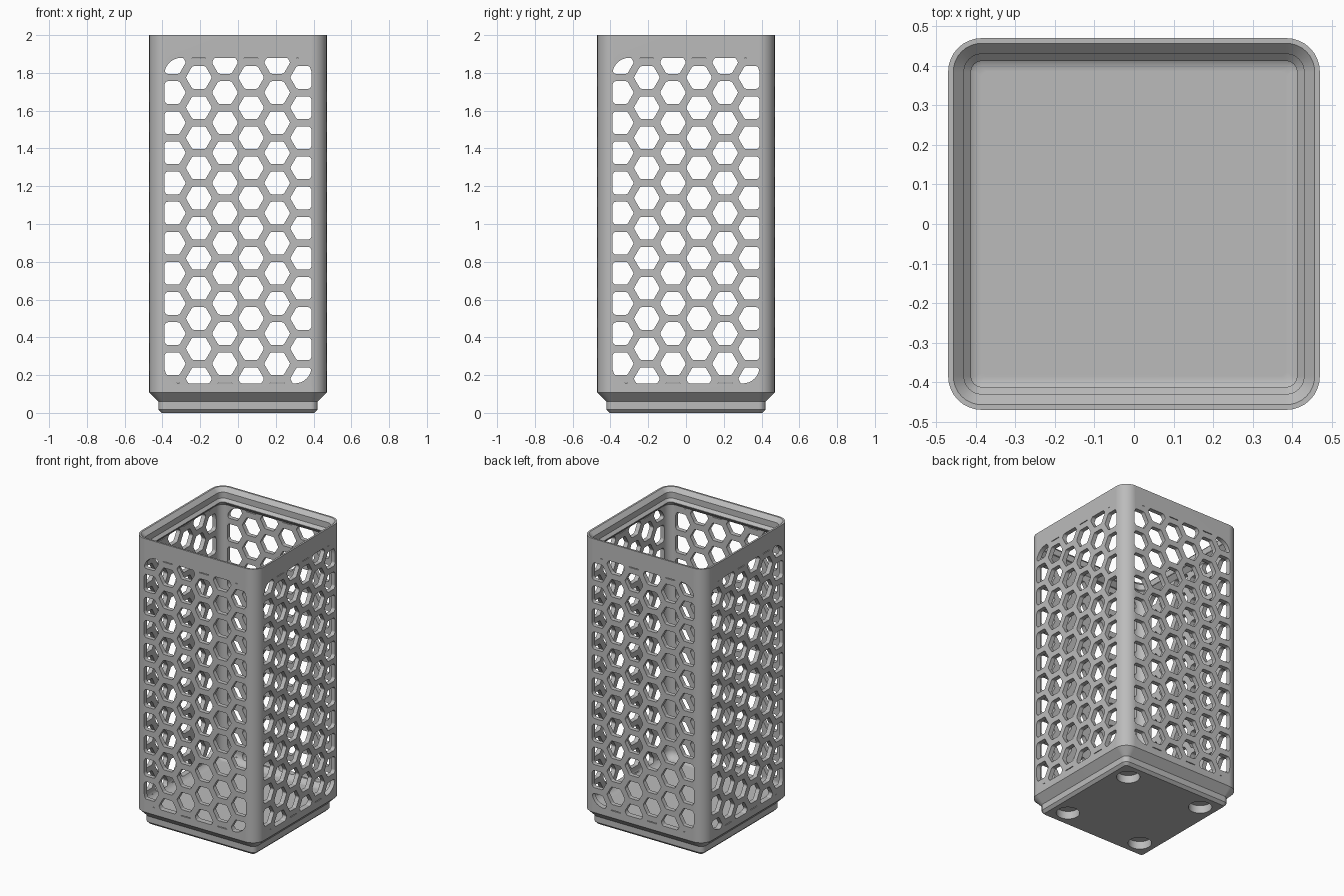
import bpy
import bmesh
from math import cos, sin, tan, pi, radians
from mathutils import Vector

if "Cube" in bpy.data.objects:
    bpy.data.objects.remove(bpy.data.objects["Cube"], do_unlink=True)

HALF, CORNER, TOP = 0.47, 0.085, 2.0
WALL_IN, FLOOR, FILLET = 0.44, 0.13, 0.055
PITCH, HEX_FLAT = 0.1595, 0.12
MID_Z = 1.018

grey = bpy.data.materials.new("light_grey")
grey.use_nodes = True
grey.diffuse_color = (0.5, 0.5, 0.5, 1)
grey.node_tree.nodes["Principled BSDF"].inputs["Base Color"].default_value = (0.5, 0.5, 0.5, 1)


def rounded_rect(half_w, half_h, r, steps=8):
    """Counter-clockwise 2D outline of a rounded rectangle."""
    pts = []
    for q, (sx, sy) in enumerate([(1, 1), (-1, 1), (-1, -1), (1, -1)]):
        for i in range(steps + 1):
            a = (q + i / steps) * pi / 2
            pts.append(Vector((sx * (half_w - r) + r * cos(a), sy * (half_h - r) + r * sin(a))))
    return pts


def clip(poly, window):
    """Part of a convex outline inside another convex outline."""
    for a, b in zip(window, window[1:] + window[:1]):
        edge = b - a
        out = []
        for p, q in zip(poly, poly[1:] + poly[:1]):
            dp, dq = edge.cross(p - a), edge.cross(q - a)
            if dp >= 0:
                out.append(p)
            if dp * dq < 0:
                out.append(p.lerp(q, dp / (dp - dq)))
        poly = out
        if len(poly) < 3:
            return []
    return poly


def fillet(poly, r=0.015, steps=3):
    """Round the sharp corners of a convex outline."""
    out = []
    for i, p in enumerate(poly):
        a, b = poly[i - 1] - p, poly[(i + 1) % len(poly)] - p
        turn = pi - a.angle(b)
        d = min(r * tan(turn / 2), 0.45 * a.length, 0.45 * b.length)
        if turn < radians(25):
            out.append(p)
            continue
        p0, p1 = p + a.normalized() * d, p + b.normalized() * d
        for k in range(steps + 1):
            t = k / steps
            out.append(p0.lerp(p, t).lerp(p.lerp(p1, t), t))
    return out


def new_object(name, bm):
    bmesh.ops.recalc_face_normals(bm, faces=bm.faces)
    mesh = bpy.data.meshes.new(name)
    bm.to_mesh(mesh)
    bm.free()
    obj = bpy.data.objects.new(name, mesh)
    bpy.context.collection.objects.link(obj)
    mesh.materials.append(grey)
    return obj


def loft(bm, loops):
    """Skin a stack of equal outlines and cap both ends."""
    rings = [[bm.verts.new(p) for p in loop] for loop in loops]
    for lo, hi in zip(rings, rings[1:]):
        for i in range(len(lo)):
            j = (i + 1) % len(lo)
            bm.faces.new((lo[i], lo[j], hi[j], hi[i]))
    bm.faces.new(rings[0][::-1])
    bm.faces.new(rings[-1])


# Bin shell: stepped foot, outer wall, stacking lip, inner wall, floor fillet
profile = [(0.403, 0), (0.421, 0.018), (0.421, 0.059), (HALF, 0.108), (HALF, TOP),
           (0.457, TOP), (0.43, 1.973), (0.43, 1.932), (0.412, 1.914),
           (0.412, 1.911), (WALL_IN, 1.883)]
for i in range(7):
    a = i / 6 * pi / 2
    profile.append((WALL_IN - FILLET * (1 - cos(a)), FLOOR + FILLET * (1 - sin(a))))
bm = bmesh.new()
loft(bm, [[(p.x, p.y, z) for p in rounded_rect(h, h, max(CORNER - (HALF - h), 0.014))]
          for h, z in profile])
bin_shell = new_object("honeycomb_bin", bm)

# Honeycomb openings, clipped to a rounded window
window = rounded_rect(0.39, 0.862, 0.09)
cells = []
for col in range(6):
    for row in range(-1, 12):
        cx = (col - 2.5) * PITCH * cos(pi / 6)
        cz = (5.25 - 0.5 * (col % 2) - row) * PITCH
        r = HEX_FLAT / 2 / cos(pi / 6)
        cell = clip([Vector((cx + r * cos(k * pi / 3), cz + r * sin(k * pi / 3)))
                     for k in range(6)], window)
        if cell:
            cells.append(fillet(cell))


def wall_cutter(name, place):
    bm = bmesh.new()
    for cell in cells:
        loft(bm, [[place(p.x, side, p.y + MID_Z) for p in cell] for side in (-0.6, 0.6)])
    return new_object(name, bm)


cutters = [wall_cutter("front_back_cutter", lambda u, s, z: (u, s, z)),
           wall_cutter("left_right_cutter", lambda u, s, z: (s, u, z))]

# Magnet pockets under the foot
bm = bmesh.new()
for sx in (-1, 1):
    for sy in (-1, 1):
        loft(bm, [[(sx * 0.294 + 0.0737 * cos(k * pi / 20), sy * 0.294 + 0.0737 * sin(k * pi / 20), z)
                   for k in range(40)] for z in (-0.05, 0.054)])
cutters.append(new_object("magnet_pocket_cutter", bm))

# Cut everything out, then remove the cutters
bpy.context.view_layer.objects.active = bin_shell
bin_shell.select_set(True)
for cutter in cutters:
    cutter.hide_render = True
    mod = bin_shell.modifiers.new(cutter.name, "BOOLEAN")
    mod.operation, mod.solver, mod.object = "DIFFERENCE", "EXACT", cutter
    bpy.ops.object.modifier_apply(modifier=mod.name)
    bpy.data.objects.remove(cutter, do_unlink=True)

# Smooth rounded corners, flat walls
bpy.ops.object.shade_smooth_by_angle(angle=radians(25))
weighted = bin_shell.modifiers.new("flat_walls", "WEIGHTED_NORMAL")
weighted.keep_sharp = True
